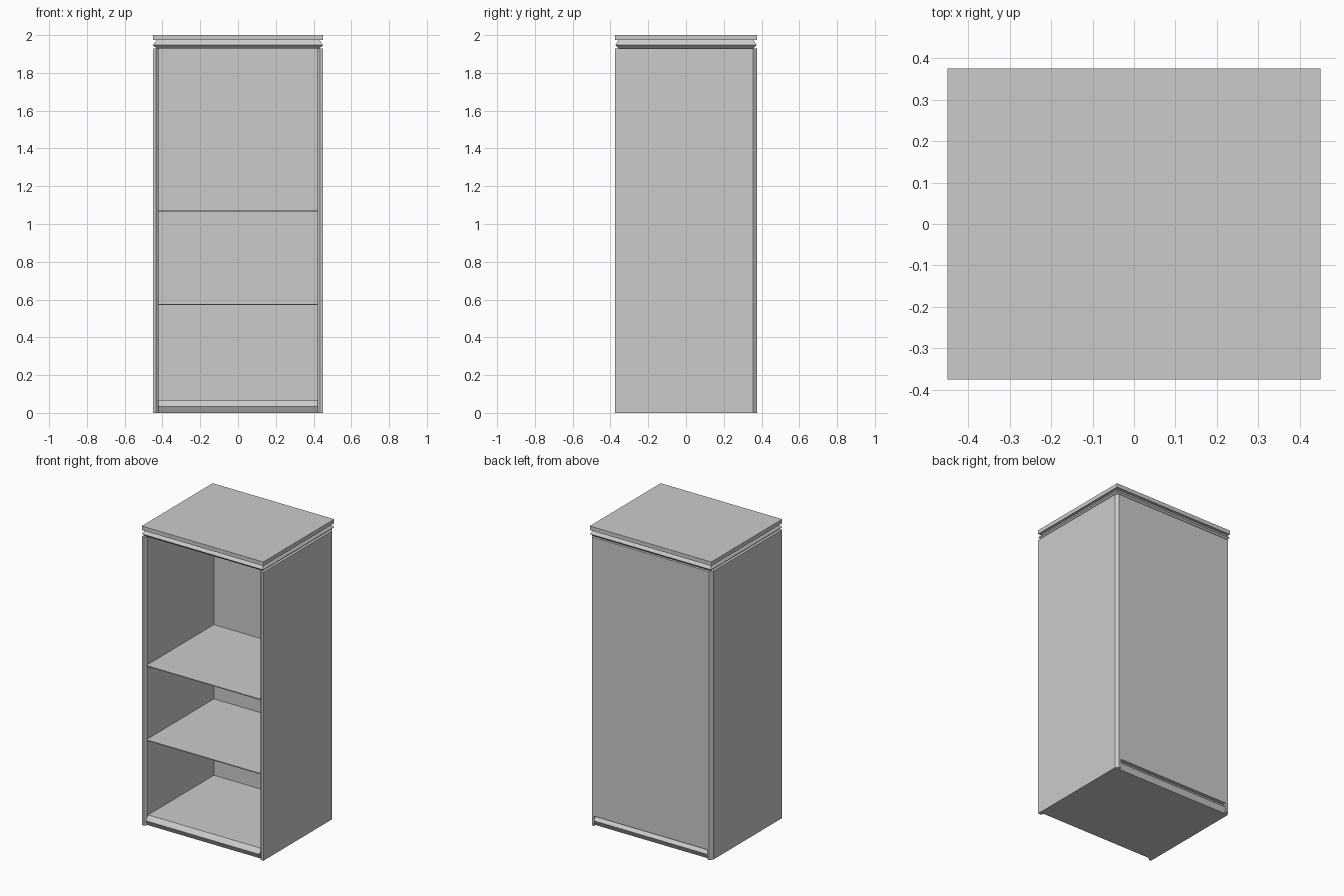
import bpy, bmesh

if "Cube" in bpy.data.objects:
    bpy.data.objects.remove(bpy.data.objects["Cube"])

W, D, H = 0.45, 0.375, 2.0   # half width, half depth, height
INNER = 0.42                 # half width of the opening
BODY_TOP = 1.93


def finish(name, bm):
    bmesh.ops.recalc_face_normals(bm, faces=bm.faces)
    mesh = bpy.data.meshes.new(name)
    bm.to_mesh(mesh)
    bm.free()
    obj = bpy.data.objects.new(name, mesh)
    bpy.context.collection.objects.link(obj)
    return obj


def loft(name, rings):
    """Skin a list of equal-length point rings and cap both ends."""
    bm = bmesh.new()
    loops = [[bm.verts.new(p) for p in ring] for ring in rings]
    n = len(loops[0])
    for a, b in zip(loops, loops[1:]):
        for i in range(n):
            j = (i + 1) % n
            bm.faces.new((a[i], a[j], b[j], b[i]))
    bm.faces.new(loops[0])
    bm.faces.new(loops[-1])
    return finish(name, bm)


def rect(hx, hy, z):
    return [(-hx, -hy, z), (hx, -hy, z), (hx, hy, z), (-hx, hy, z)]


def box(name, x0, x1, y0, y1, z0, z1):
    ring = [(x0, y0), (x1, y0), (x1, y1), (x0, y1)]
    return loft(name, [[(x, y, z) for x, y in ring] for z in (z0, z1)])


# top slab and the pointed moulding under it
loft("top_slab", [rect(W, D, z) for z in (1.973, H)])
loft("top_moulding", [rect(W - 0.018, D - 0.018, BODY_TOP),
                      rect(W, D, 1.947),
                      rect(W - 0.018, D - 0.018, 1.973)])

# side panels with chamfered front lip and rear corner
side = [(INNER, -0.362), (0.434, -D), (W, -D), (W, 0.354), (0.434, D), (INNER, D)]
for label, s in (("right", 1), ("left", -1)):
    loft(label + "_side_panel",
         [[(s * x, y, z) for x, y in side] for z in (0.0, BODY_TOP)])

# bottom board with pointed front and back edges
bottom = [(-0.357, 0.0), (0.357, 0.0), (D, 0.035), (0.35, 0.065), (-0.35, 0.065), (-D, 0.035)]
loft("bottom_board", [[(x, y, z) for y, z in bottom] for x in (-INNER, INNER)])

# back panel
box("back_panel", -INNER, INNER, 0.345, 0.373, 0.065, BODY_TOP)

# thin shelves
for name, z in (("lower_shelf", 0.573), ("upper_shelf", 1.07)):
    box(name, -INNER, INNER, -0.37, 0.345, z - 0.003, z + 0.003)
